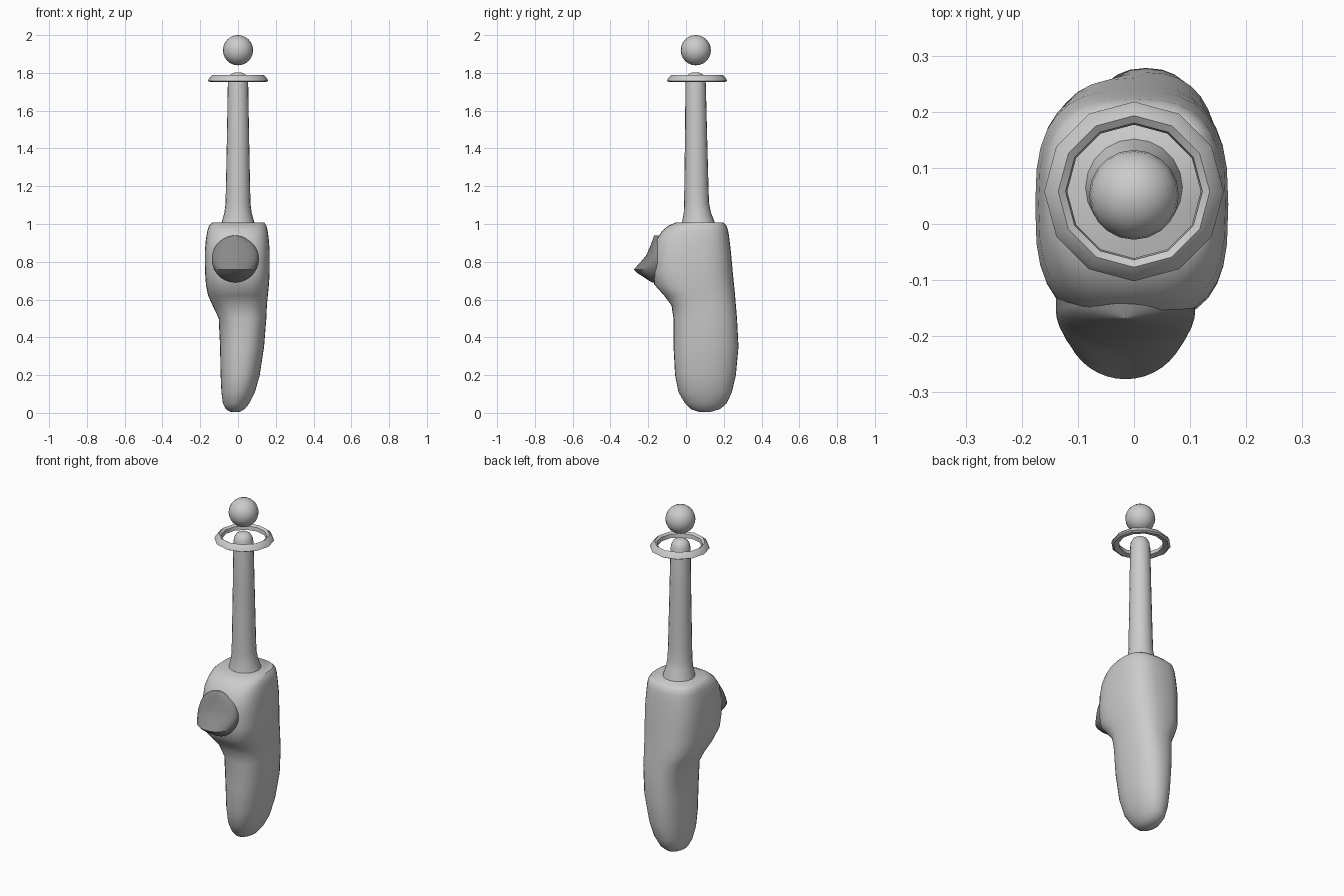
import bpy, math
from math import cos, sin, pi, copysign

if "Cube" in bpy.data.objects:
    bpy.data.objects.remove(bpy.data.objects["Cube"])


def make(name, verts, faces, angle=40):
    me = bpy.data.meshes.new(name)
    me.from_pydata(verts, [], faces)
    ob = bpy.data.objects.new(name, me)
    bpy.context.collection.objects.link(ob)
    bpy.ops.object.select_all(action='DESELECT')
    bpy.context.view_layer.objects.active = ob
    ob.select_set(True)
    bpy.ops.object.mode_set(mode='EDIT')
    bpy.ops.mesh.select_all(action='SELECT')
    bpy.ops.mesh.normals_make_consistent(inside=False)
    bpy.ops.object.mode_set(mode='OBJECT')
    bpy.ops.object.shade_smooth_by_angle(angle=math.radians(angle))
    return ob


def loft(name, rings, caps=True, loop=False, angle=40):
    n, m = len(rings[0]), len(rings)
    verts = [v for r in rings for v in r]
    faces = []
    for k in range(m if loop else m - 1):
        a, b = k * n, ((k + 1) % m) * n
        for i in range(n):
            j = (i + 1) % n
            faces.append((a + i, a + j, b + j, b + i))
    if caps:
        faces += [tuple(range(n)), tuple(range((m - 1) * n, m * n))]
    return make(name, verts, faces, angle)


def section(z, x0, x1, y0, y1, p_front, p_back, n=32):
    # superellipse slice, squarer at the front than at the back
    cx, cy, rx, ry = (x0 + x1) / 2, (y0 + y1) / 2, (x1 - x0) / 2, (y1 - y0) / 2
    out = []
    for i in range(n):
        c, s = cos(2 * pi * i / n), sin(2 * pi * i / n)
        e = 2 / (p_front if s < 0 else p_back)
        out.append((cx + rx * copysign(abs(c) ** e, c), cy + ry * copysign(abs(s) ** e, s), z))
    return out


def circle(r, z, cy, n):
    return [(r * cos(2 * pi * i / n), cy + r * sin(2 * pi * i / n), z) for i in range(n)]


# Grip body: z, x range, y range, squareness front and back
body = [
    (0.005, -0.04, 0.01, 0.07, 0.13, 2, 2),
    (0.02, -0.065, 0.035, 0.025, 0.18, 2, 2),
    (0.05, -0.08, 0.06, -0.005, 0.215, 2.1, 2.1),
    (0.11, -0.088, 0.09, -0.04, 0.243, 2.2, 2.2),
    (0.20, -0.092, 0.115, -0.058, 0.264, 2.3, 2.2),
    (0.35, -0.095, 0.138, -0.066, 0.278, 2.4, 2.3),
    (0.50, -0.102, 0.150, -0.066, 0.270, 2.5, 2.4),
    (0.57, -0.135, 0.153, -0.077, 0.264, 2.7, 2.5),
    (0.62, -0.158, 0.158, -0.115, 0.260, 2.8, 2.6),
    (0.68, -0.170, 0.164, -0.168, 0.254, 2.9, 2.6),
    (0.75, -0.175, 0.168, -0.175, 0.247, 3, 2.7),
    (0.85, -0.176, 0.168, -0.170, 0.238, 3, 2.8),
    (0.92, -0.170, 0.163, -0.155, 0.230, 3, 2.8),
    (0.965, -0.162, 0.157, -0.125, 0.223, 2.9, 2.8),
    (0.99, -0.154, 0.151, -0.095, 0.215, 2.8, 2.8),
    (1.008, -0.135, 0.138, -0.055, 0.196, 2.7, 2.8),
]
loft("grip_body", [section(*s) for s in body], angle=50)

# Shaft with flared base and domed tip
shaft = [(0.088, 1.0, 0.065), (0.085, 1.015, 0.065), (0.072, 1.06, 0.06), (0.066, 1.11, 0.056),
         (0.064, 1.2, 0.055), (0.058, 1.5, 0.053), (0.054, 1.74, 0.051), (0.05, 1.77, 0.05),
         (0.038, 1.792, 0.05), (0.018, 1.803, 0.05)]
loft("shaft", [circle(r, z, cy, 20) for r, z, cy in shaft])

# Floating twelve-sided ring
ring = [(0.148, 1.751), (0.16, 1.758), (0.152, 1.774), (0.135, 1.789), (0.122, 1.78), (0.119, 1.758)]
loft("floating_ring", [circle(r, z, 0.058, 12) for r, z in ring], caps=False, loop=True)

# Floating ball
bpy.ops.mesh.primitive_uv_sphere_add(segments=20, ring_count=12, radius=0.08, location=(0, 0.052, 1.92))
bpy.context.object.name = "floating_ball"
bpy.ops.object.shade_smooth_by_angle(angle=math.radians(40))

# Thumb button: round outline, sloping top face meeting a lower lip
PROFILE = [(0.69, -0.18), (0.755, -0.28), (0.79, -0.248), (0.83, -0.213), (0.88, -0.19), (0.94, -0.168)]
CX, CZ, R = -0.015, 0.815, 0.124


def profile_y(z):
    z = min(max(z, 0.6901), 0.9399)
    for (z0, a), (z1, b) in zip(PROFILE, PROFILE[1:]):
        if z0 <= z <= z1:
            return a + (b - a) * (z - z0) / (z1 - z0)


rows = []
NZ, NX = 20, 20
for k in range(NZ + 1):
    t = -cos(pi * k / NZ)
    z = CZ + R * t
    w = R * max(math.sqrt(max(1 - t * t, 0)), 0.02)
    front, back = [], []
    for i in range(NX + 1):
        u = -cos(pi * i / NX)
        base = -0.158 - 0.02 * (CZ - z) / R
        y = base + (profile_y(z) - base) * max(1 - u * u, 0) ** 0.5
        front.append((CX + w * u, y, z))
        back.append((CX + w * u, -0.09, z))
    rows.append(front + back[::-1])
button = loft("thumb_button", rows, angle=35)
mat = bpy.data.materials.new("dark_grey")
mat.diffuse_color = (0.25, 0.25, 0.25, 1)
mat.use_nodes = True
mat.node_tree.nodes["Principled BSDF"].inputs["Base Color"].default_value = mat.diffuse_color
button.data.materials.append(mat)
